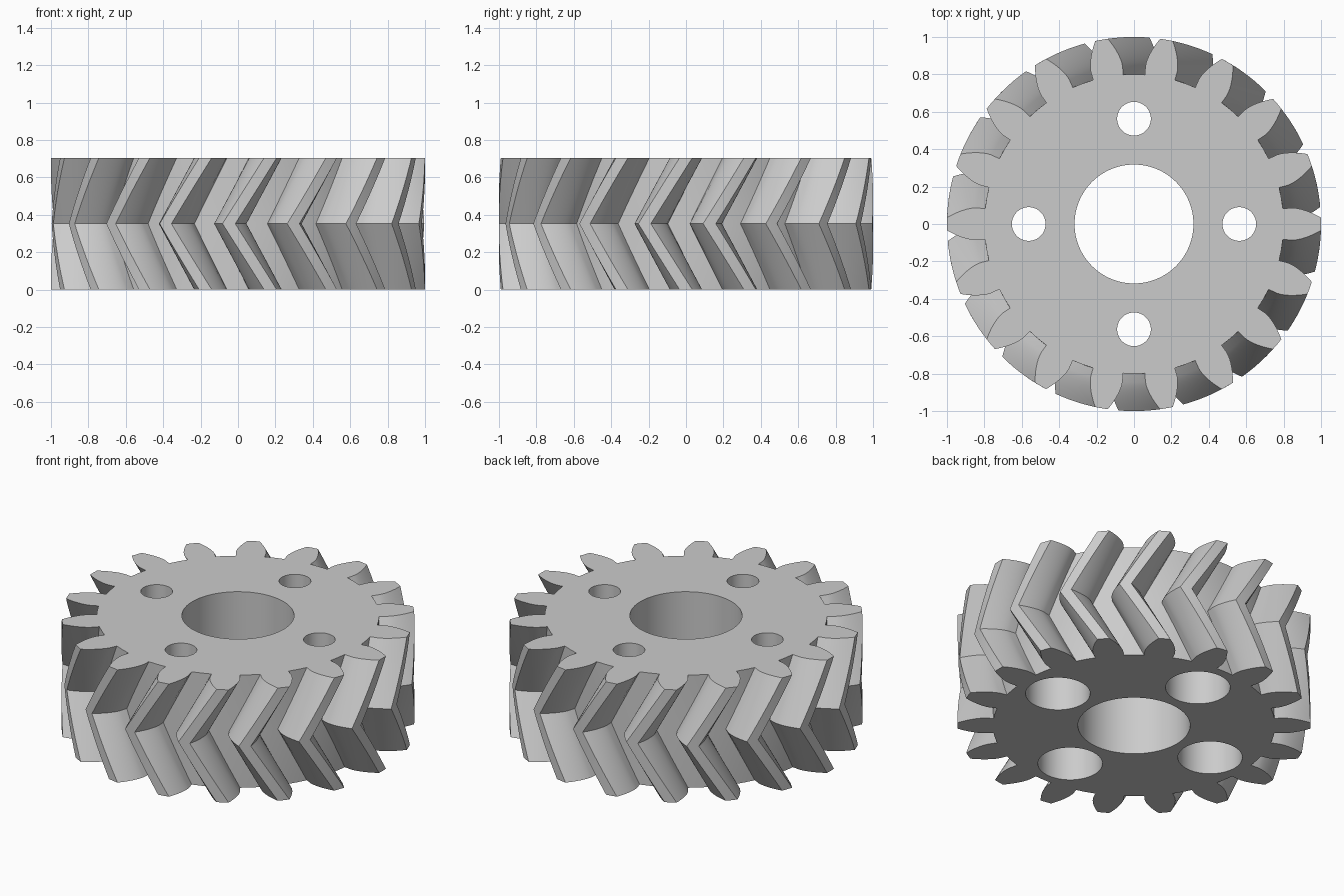
import bpy, bmesh
from math import sin, cos, tan, acos, radians, pi, tau

cube = bpy.data.objects.get("Cube")
if cube:
    bpy.data.objects.remove(cube, do_unlink=True)

TEETH = 18
TIP, PITCH, ROOT = 1.0, 0.9, 0.8
BASE = PITCH * cos(radians(20))
HEIGHT = 0.705
TWIST = radians(-12.8)
SLICES = 8          # per half of the herringbone
STEPS = 8           # points along each tooth flank

steel = bpy.data.materials.new("light_grey")
steel.use_nodes = True
grey = (0.6, 0.6, 0.6, 1)
steel.diffuse_color = grey
steel.node_tree.nodes["Principled BSDF"].inputs["Base Color"].default_value = grey


def involute(r):
    a = acos(min(1, BASE / r))
    return tan(a) - a


def gear_profile():
    """Polar outline (radius, angle), anticlockwise, with involute flanks."""
    root_half = pi / TEETH / 2 + involute(PITCH)
    flank = [(ROOT, root_half)]
    for i in range(STEPS + 1):
        r = BASE + (TIP - BASE) * i / STEPS
        flank.append((r, root_half - involute(r)))
    tooth = [(r, -a) for r, a in flank] + [(TIP, 0)]
    tooth += flank[::-1] + [(ROOT, pi / TEETH)]
    return [(r, a + tau * k / TEETH) for k in range(TEETH) for r, a in tooth]


# Herringbone body: the outline twists to mid height and back again
bm = bmesh.new()
outline = gear_profile()
layers = []
for s in range(2 * SLICES + 1):
    t = s / (2 * SLICES)
    turn = TWIST * (1 - abs(2 * t - 1))
    layers.append([bm.verts.new((r * cos(a + turn), r * sin(a + turn), HEIGHT * t))
                   for r, a in outline])
n = len(outline)
for low, high in zip(layers, layers[1:]):
    for i in range(n):
        j = (i + 1) % n
        bm.faces.new((low[i], low[j], high[j], high[i]))
bm.faces.new(layers[0][::-1])
bm.faces.new(layers[-1])
mesh = bpy.data.meshes.new("herringbone_gear")
bm.to_mesh(mesh)
bm.free()
mesh.materials.append(steel)
gear = bpy.data.objects.new("herringbone_gear", mesh)
bpy.context.collection.objects.link(gear)


def drill(x, y, radius, z0, z1):
    """Cut a round hole through the gear between two heights."""
    bpy.ops.mesh.primitive_cylinder_add(vertices=64, radius=radius, depth=z1 - z0,
                                        location=(x, y, (z0 + z1) / 2))
    cutter = bpy.context.object
    cutter.name = "hole_cutter"
    cutter.hide_render = True
    cutter.data.materials.append(steel)
    mod = gear.modifiers.new("hole", "BOOLEAN")
    mod.operation = "DIFFERENCE"
    mod.solver = "EXACT"
    mod.object = cutter
    bpy.ops.object.select_all(action="DESELECT")
    gear.select_set(True)
    bpy.context.view_layer.objects.active = gear
    bpy.ops.object.modifier_apply(modifier=mod.name)
    bpy.data.objects.remove(cutter, do_unlink=True)


# Shaft bore, then four bolt holes counterbored from below
drill(0, 0, 0.318, -0.1, HEIGHT + 0.1)
for k in range(4):
    x, y = 0.563 * cos(k * pi / 2), 0.563 * sin(k * pi / 2)
    drill(x, y, 0.09, -0.1, HEIGHT + 0.1)
    drill(x, y, 0.183, -0.1, HEIGHT / 2)

bpy.ops.object.shade_smooth_by_angle(angle=radians(25))
